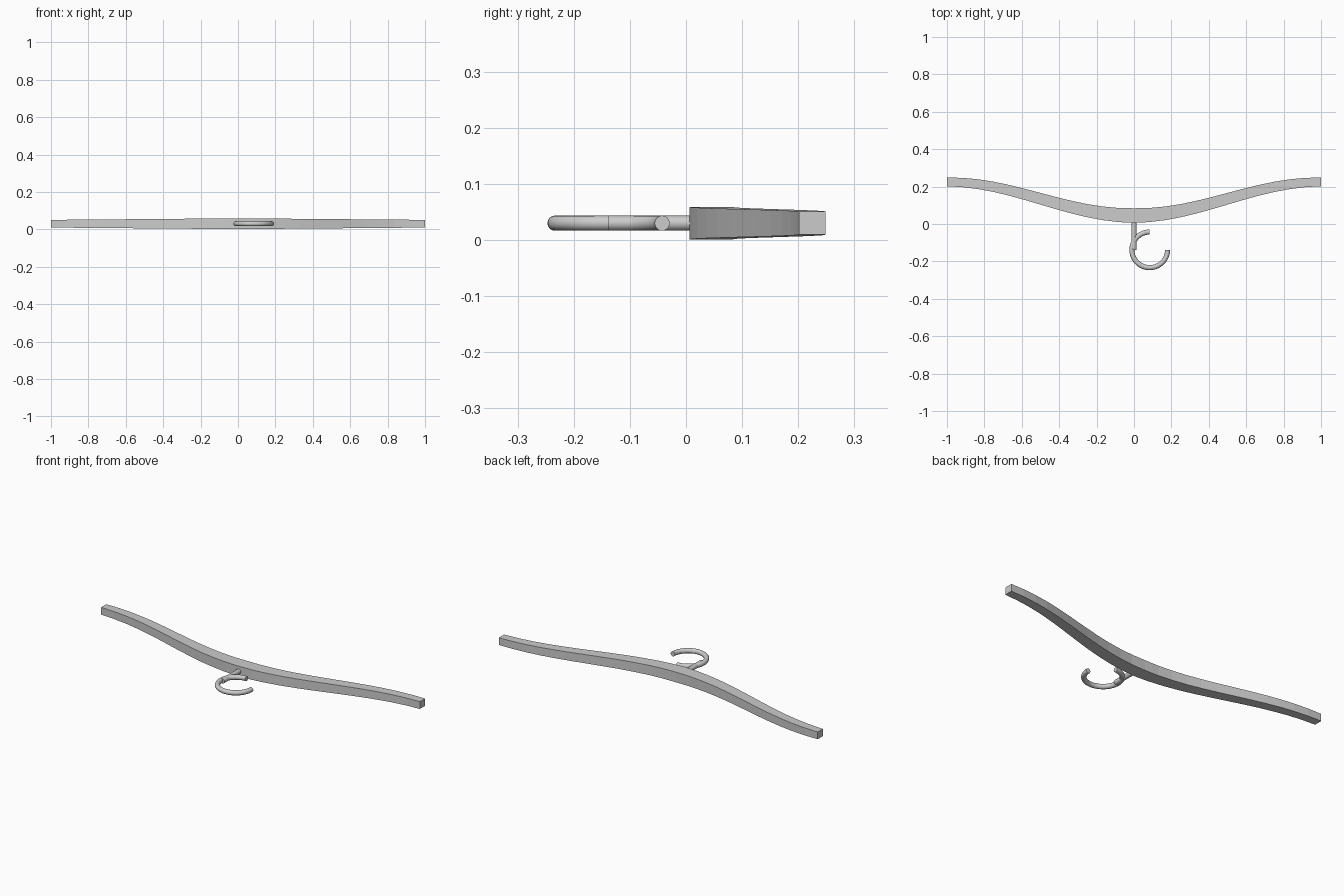
import bpy, bmesh, math

if "Cube" in bpy.data.objects:
    bpy.data.objects.remove(bpy.data.objects["Cube"])

ZC = 0.03       # mid height
TUBE = 0.0135   # hook wire radius


def finish(bm, name, smooth=False):
    bmesh.ops.recalc_face_normals(bm, faces=bm.faces)
    me = bpy.data.meshes.new(name)
    bm.to_mesh(me)
    bm.free()
    ob = bpy.data.objects.new(name, me)
    bpy.context.collection.objects.link(ob)
    if smooth:
        bpy.context.view_layer.objects.active = ob
        ob.select_set(True)
        bpy.ops.object.shade_smooth_by_angle(angle=math.radians(40))
        ob.select_set(False)
    return ob


def loft(name, rings, smooth=False):
    """Skin a list of closed rings and cap both ends."""
    bm = bmesh.new()
    vs = [[bm.verts.new(p) for p in r] for r in rings]
    n = len(vs[0])
    for a, b in zip(vs, vs[1:]):
        for i in range(n):
            j = (i + 1) % n
            bm.faces.new((a[i], a[j], b[j], b[i]))
    bm.faces.new(vs[0])
    bm.faces.new(vs[-1])
    return finish(bm, name, smooth)


# Curved wooden bar, thicker in the middle
SEGS = 24
rings = []
for i in range(SEGS + 1):
    x = -1 + 2 * i / SEGS
    t = abs(x)
    y = 0.135 - 0.09 * math.cos(math.pi * x)
    hw = 0.039 + (0.0235 - 0.039) * t      # half width in y
    hh = 0.029 + (0.0205 - 0.029) * t      # half height in z
    rings.append([(x, y - hw, ZC - hh), (x, y + hw, ZC - hh),
                  (x, y + hw, ZC + hh), (x, y - hw, ZC + hh)])
loft("hanger_bar", rings)


def circle(cx, cy, ux, uy, sides=16):
    """Wire cross-section; (ux, uy) is the in-plane radial direction."""
    out = []
    for k in range(sides):
        a = 2 * math.pi * k / sides
        c, s = TUBE * math.cos(a), TUBE * math.sin(a)
        out.append((cx + ux * c, cy + uy * c, ZC + s))
    return out


# Straight stem
loft("hook_stem", [circle(0, 0.02, 1, 0), circle(0, -0.14, 1, 0)], True)

# Three-quarter hook ring
CX, CY, R = 0.084, -0.138, 0.0955
arc = []
for i in range(37):
    a = math.radians(90 + 270 * i / 36)
    c, s = math.cos(a), math.sin(a)
    arc.append(circle(CX + R * c, CY + R * s, c, s))
loft("hook_ring", arc, True)
